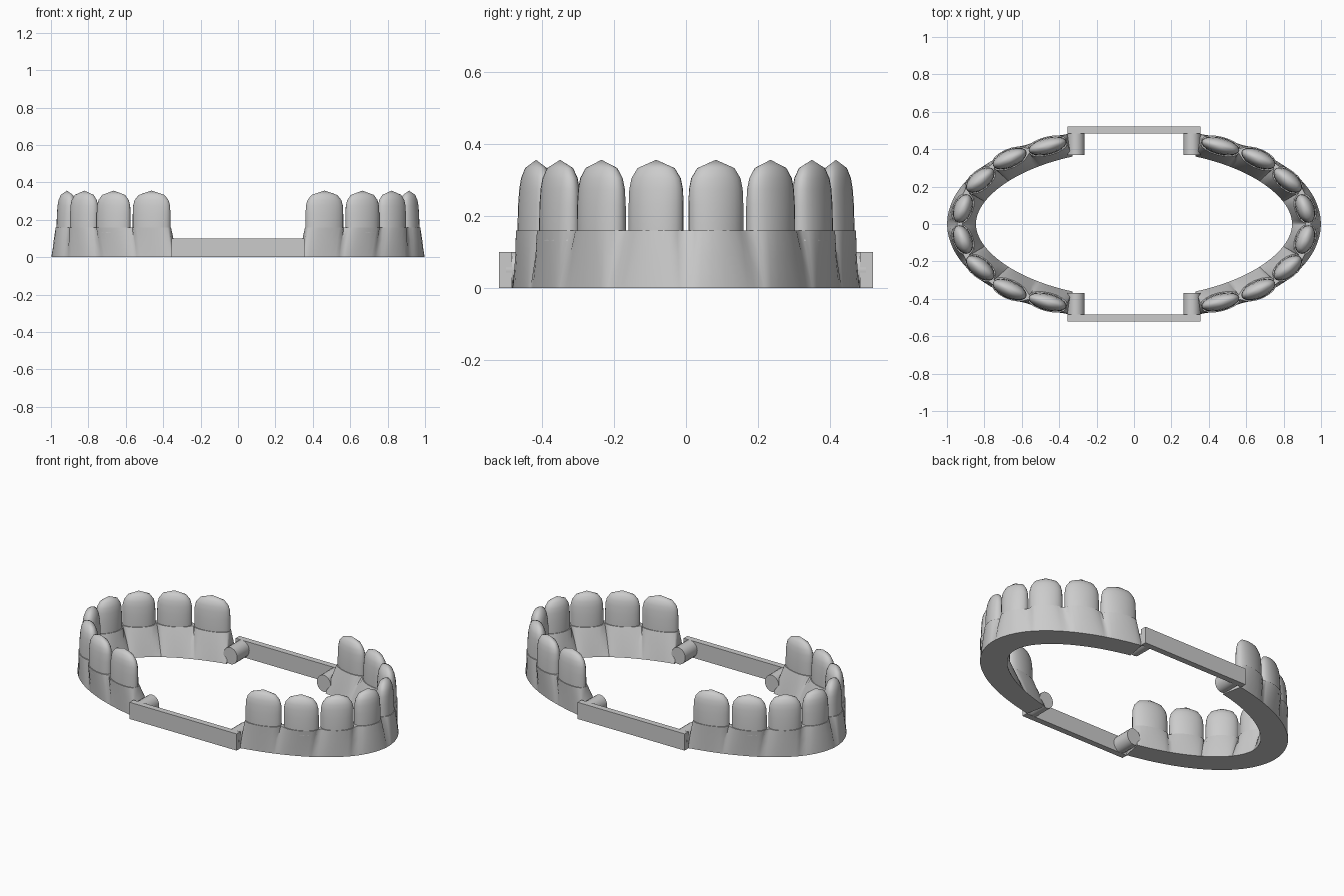
import bpy, bmesh, math
from mathutils import Vector

if "Cube" in bpy.data.objects:
    bpy.data.objects.remove(bpy.data.objects["Cube"])

A, B = 0.93, 0.445            # centre-line ellipse of the arch
# one quadrant of teeth: centre x, centre y, half length, half thickness
TEETH = [(0.462, 0.417, 0.104, 0.046), (0.665, 0.350, 0.097, 0.048),
         (0.822, 0.235, 0.090, 0.050), (0.915, 0.083, 0.080, 0.050)]


def frame(cx, cy):
    """Tangent (towards the arch tip) and outward normal."""
    n = Vector((cx / A**2, cy / B**2, 0)).normalized()
    return Vector((n.y, -n.x, 0)), n


def finish(name, bm, axes=(True, True, False), angle=40):
    bmesh.ops.recalc_face_normals(bm, faces=bm.faces)
    me = bpy.data.meshes.new(name)
    bm.to_mesh(me)
    bm.free()
    ob = bpy.data.objects.new(name, me)
    bpy.context.collection.objects.link(ob)
    bpy.ops.object.select_all(action='DESELECT')
    ob.select_set(True)
    bpy.context.view_layer.objects.active = ob
    bpy.ops.object.shade_smooth_by_angle(angle=math.radians(angle))
    m = ob.modifiers.new("mirror", 'MIRROR')
    m.use_axis = axes
    m.merge_threshold = 0.0005
    return ob


def bridge(bm, rings):
    for a, b in zip(rings, rings[1:]):
        for i in range(len(a)):
            j = (i + 1) % len(a)
            bm.faces.new((a[i], a[j], b[j], b[i]))


# Teeth: stacked elliptical rings closing to a blunt point
def tooth(i, cx, cy, L, w, n=24):
    bm = bmesh.new()
    t, o = frame(cx, cy)
    rings = []
    for z, sl, sw in [(0.13, 1, 1), (0.17, 1, 1), (0.23, 1, 0.96),
                      (0.275, 0.98, 0.88), (0.305, 0.9, 0.78), (0.333, 0.68, 0.56)]:
        ring = []
        for k in range(n):
            a = 2 * math.pi * k / n
            p = Vector((cx, cy, z)) + t * L * sl * math.cos(a) + o * w * sw * math.sin(a)
            ring.append(bm.verts.new(p))
        rings.append(ring)
    bridge(bm, rings)
    bm.faces.new(rings[0])
    tip = bm.verts.new((cx, cy, 0.356))
    for k in range(n):
        bm.faces.new((rings[-1][k], rings[-1][(k + 1) % n], tip))
    finish(f"tooth_{i + 1}", bm)


for i, spec in enumerate(TEETH):
    tooth(i, *spec)

# Gum: swept section, wide at each tooth and pinched between them at the top
bm = bmesh.new()
sections = []
for i, (cx, cy, L, w) in enumerate(TEETH):
    t, o = frame(cx, cy)
    for k in range(9):
        s = -math.cos(math.pi * k / 8)
        if i and k == 0:
            continue
        p = Vector((cx, cy, 0)) + t * L * s
        half = 0.012 + (w - 0.008) * math.sqrt(max(0, 1 - s * s))
        last = i == len(TEETH) - 1 and k == 8
        th = 0 if last else max(0.001, math.atan2(p.y / B, p.x / A))
        c = Vector((A * math.cos(th), B * math.sin(th), 0))
        n = frame(c.x, c.y)[1]
        off = o
        if last:
            p, off = c, n
        inner = 0.085 * math.cos(th)**2 + 0.05 * math.sin(th)**2
        up = Vector((0, 0, 0.16))
        lo, li = c + n * 0.069, c - n * inner
        to, ti = p + off * half + up, p - off * half + up
        mid = Vector((0, 0, 0.01))
        pts = [lo, lo.lerp(to, 0.5) + mid, to, ti, ti.lerp(li, 0.5) + mid, li]
        sections.append([bm.verts.new(q) for q in pts])
bridge(bm, sections)
bm.faces.new(sections[0])
finish("gum", bm, angle=50)

# Rounded stubs at the arch ends
bm = bmesh.new()
rings = []
for y in (0.37, 0.50):
    rings.append([bm.verts.new((0.31 + 0.046 * math.cos(2 * math.pi * k / 20), y,
                                0.05 + 0.05 * math.sin(2 * math.pi * k / 20)))
                  for k in range(20)])
bridge(bm, rings)
for r in rings:
    bm.faces.new(r)
finish("end_stub", bm)

# Straight connecting bars front and back
bm = bmesh.new()
bmesh.ops.create_cube(bm, size=1)
for v in bm.verts:
    v.co = Vector((v.co.x * 0.71, 0.502 + v.co.y * 0.036, 0.05 + v.co.z * 0.1))
finish("connecting_bar", bm, axes=(False, True, False))
